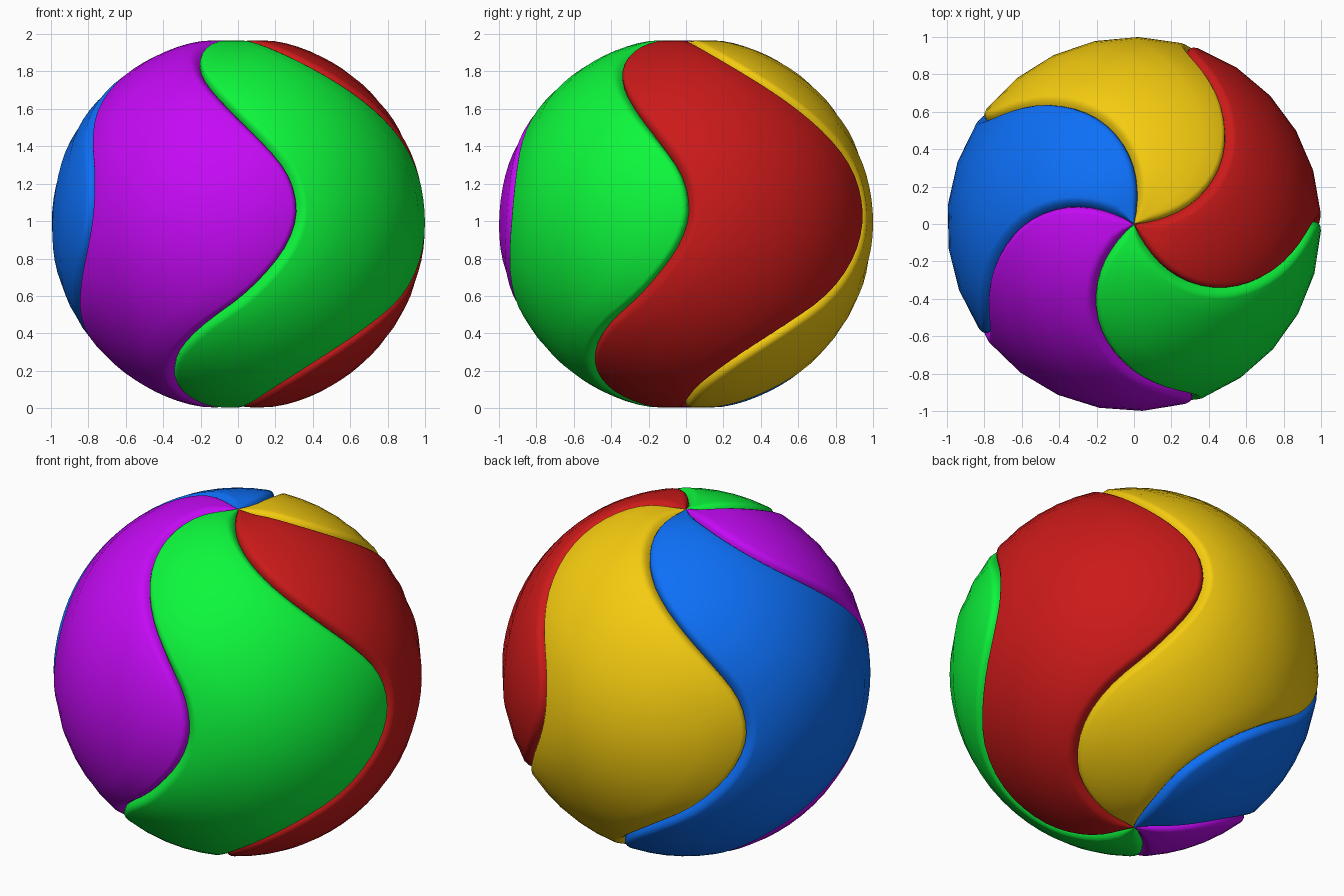
import bpy, math

if "Cube" in bpy.data.objects:
    bpy.data.objects.remove(bpy.data.objects["Cube"])

# Seam path: polar angle from the top -> longitude (degrees)
SEAM = [(0, -140), (9, -133), (17, -127), (27, -118), (36, -109), (43, -101.5), (51, -93),
        (63, -81.5), (74, -73.5), (85, -71), (94, -73), (103, -78.5), (114, -89), (124, -103),
        (133, -115), (141, -124), (152, -134), (163, -140), (180, -148)]
ROWS = 48
DIP = 0.045


def slope(i):
    a, b = SEAM[max(i - 1, 0)], SEAM[min(i + 1, len(SEAM) - 1)]
    return (b[1] - a[1]) / (b[0] - a[0])


def seam(t):
    """Smooth cubic interpolation of the seam, in degrees."""
    t = min(max(t, 0), 180)
    i = max(k for k in range(len(SEAM) - 1) if SEAM[k][0] <= t)
    (t0, y0), (t1, y1) = SEAM[i], SEAM[i + 1]
    h = t1 - t0
    s = (t - t0) / h
    return ((2*s**3 - 3*s*s + 1) * y0 + (s**3 - 2*s*s + s) * h * slope(i)
            + (3*s*s - 2*s**3) * y1 + (s**3 - s*s) * h * slope(i + 1))


def step(a, b, x):
    s = min(max((x - a) / (b - a), 0), 1)
    return s * s * (3 - 2 * s)


def columns(t):
    """(fraction across the panel, radius) pairs at polar angle t."""
    th = math.radians(t)
    stretch = math.hypot(1, math.sin(th) * (seam(t + 1) - seam(t - 1)) / 2)
    width = math.radians(72) * max(math.sin(th), 1e-4)
    polar = min(t, 180 - t)
    top = 1 - 0.025 * math.exp(-(polar / 8) ** 2)
    # the seam's leading side bulges near the poles, its other side at the equator
    bulge = 1 - step(50, 72, t) + step(105, 125, t)

    def edge(b):
        w = min((0.05 - 0.01 * b) * stretch / width, 0.3)
        out = []
        for s in (0, 0.15, 0.4, 0.7, 1):
            soft = (1 - s) ** 2
            round_ = 1 - math.sqrt(1 - (1 - s) ** 2)
            out.append((w * s, top - (DIP + top - 1) * (b * round_ + (1 - b) * soft)))
        return out

    left, right = edge(bulge), edge(1 - bulge)
    a, b = left[-1][0], 1 - right[-1][0]
    mid = [(a + (b - a) * k / 5, top) for k in range(1, 5)]
    return left + mid + [(1 - u, r) for u, r in reversed(right)]


def panel(name, index, colour):
    verts, faces = [], []
    for j in range(ROWS + 1):
        t = min(max(180 * j / ROWS, 0.05), 179.95)
        th = math.radians(t)
        for u, r in columns(t):
            lon = math.radians(seam(t) + 72 * (index + u))
            verts.append((r * math.sin(th) * math.cos(lon),
                          r * math.sin(th) * math.sin(lon),
                          0.985 + r * math.cos(th)))
    n = len(verts) // (ROWS + 1)
    for j in range(ROWS):
        for k in range(n - 1):
            a = j * n + k
            faces.append((a, a + n, a + n + 1, a + 1))
    mesh = bpy.data.meshes.new(name)
    mesh.from_pydata(verts, [], faces)
    mesh.shade_smooth()
    mat = bpy.data.materials.new(name)
    mat.diffuse_color = (*colour, 1)
    mat.use_nodes = True
    mat.node_tree.nodes["Principled BSDF"].inputs["Base Color"].default_value = mat.diffuse_color
    mesh.materials.append(mat)
    bpy.context.collection.objects.link(bpy.data.objects.new(name, mesh))


# Five swirling panels around the ball
for i, (name, colour) in enumerate([
        ("green_panel", (0.004, 0.93, 0.045)), ("red_panel", (0.6, 0.01, 0.01)),
        ("yellow_panel", (0.91, 0.6, 0.005)), ("blue_panel", (0.004, 0.16, 0.93)),
        ("purple_panel", (0.56, 0.003, 0.92))]):
    panel(name, i, colour)
